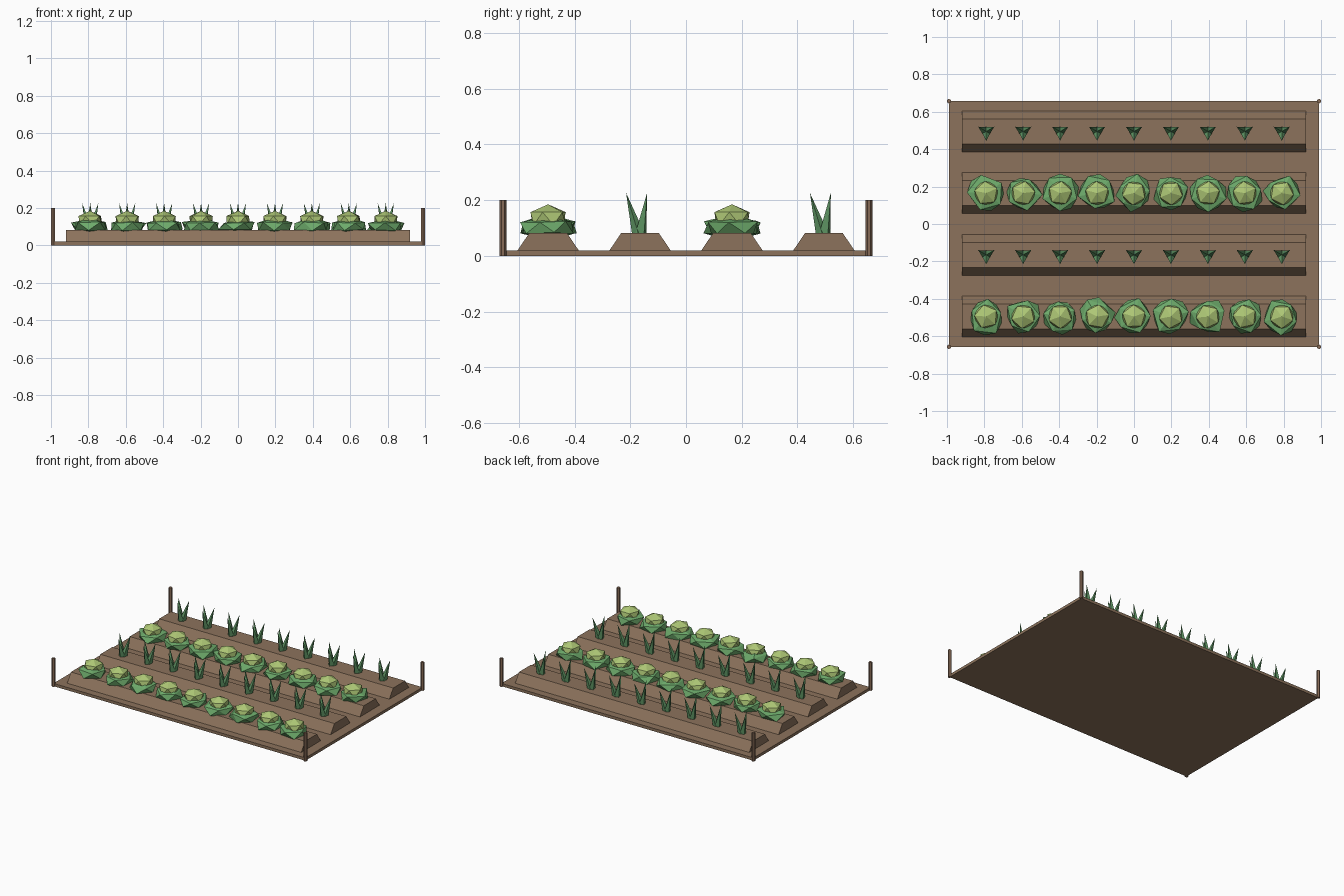
import bpy, bmesh, math, random
from mathutils import Matrix, Vector

random.seed(4)
if "Cube" in bpy.data.objects:
    bpy.data.objects.remove(bpy.data.objects["Cube"])


def material(name, srgb):
    color = [((c + 0.055) / 1.055) ** 2.4 for c in srgb] + [1]
    mat = bpy.data.materials.new(name)
    mat.use_nodes = True
    mat.diffuse_color = color
    mat.node_tree.nodes["Principled BSDF"].inputs["Base Color"].default_value = color
    return mat


SOIL = material("soil brown", (0.55, 0.45, 0.36))
WOOD = material("post brown", (0.53, 0.42, 0.34))
LEAF = material("leaf green", (0.43, 0.67, 0.42))
HEART = material("pale cabbage green", (0.68, 0.78, 0.46))
SPROUT = material("sprout green", (0.38, 0.60, 0.40))


def add_object(name, bm, mat):
    bmesh.ops.recalc_face_normals(bm, faces=bm.faces)
    mesh = bpy.data.meshes.new(name)
    bm.to_mesh(mesh)
    bm.free()
    mesh.materials.append(mat)
    obj = bpy.data.objects.new(name, mesh)
    bpy.context.collection.objects.link(obj)


HALF_X, HALF_Y = 0.99, 0.657
BED, RIDGE_TOP = 0.02, 0.083
ROWS = [-0.495, -0.165, 0.165, 0.495]
PLANTS_X = [-0.79 + 0.1975 * i for i in range(9)]

# Flat soil bed
bm = bmesh.new()
bmesh.ops.create_cube(bm, size=1, matrix=Matrix.Translation((0, 0, BED / 2))
                      @ Matrix.Diagonal((2 * HALF_X, 2 * HALF_Y, BED, 1)))
add_object("soil_bed", bm, SOIL)

# Corner posts
bm = bmesh.new()
for sx in (-1, 1):
    for sy in (-1, 1):
        bmesh.ops.create_cone(bm, cap_ends=True, segments=6, radius1=0.012, radius2=0.012, depth=0.2,
                              matrix=Matrix.Translation((sx * HALF_X, sy * HALF_Y, 0.1)))
add_object("corner_posts", bm, WOOD)


# Planting ridges with a trapezoid section
def ridge(name, y):
    bm = bmesh.new()
    section = [(-0.113, BED - 0.005), (0.113, BED - 0.005), (0.067, RIDGE_TOP), (-0.067, RIDGE_TOP)]
    face = bm.faces.new([bm.verts.new((-0.92, y + dy, z)) for dy, z in section])
    ext = bmesh.ops.extrude_face_region(bm, geom=[face], use_keep_orig=True)
    moved = [v for v in ext["geom"] if isinstance(v, bmesh.types.BMVert)]
    bmesh.ops.translate(bm, verts=moved, vec=(1.84, 0, 0))
    add_object(name, bm, SOIL)


# Cabbages: a ragged flat leaf rosette and a faceted heart
def cabbage_row(name, y):
    leaves, hearts = bmesh.new(), bmesh.new()
    for x in PLANTS_X:
        spin = Matrix.Rotation(random.uniform(0, math.tau), 4, 'Z')
        made = bmesh.ops.create_icosphere(leaves, subdivisions=1, radius=1, matrix=spin)
        for v in made["verts"]:
            reach = 0.107 * random.uniform(0.82, 1.1)
            v.co = Vector((x + v.co.x * reach, y + v.co.y * reach,
                           0.102 + v.co.z * 0.045 * random.uniform(0.8, 1.15)))
        spin = Matrix.Rotation(random.uniform(0, math.tau), 4, 'Z')
        bmesh.ops.create_icosphere(hearts, subdivisions=1, radius=0.071,
                                   matrix=Matrix.Translation((x, y, 0.134)) @ spin
                                   @ Matrix.Diagonal((1, 1, 0.72, 1)))
    add_object(name + "_leaves", leaves, LEAF)
    add_object(name + "_hearts", hearts, HEART)


# Sprouts: three pointed blades leaning outward
def sprout_row(name, y):
    bm = bmesh.new()
    for x in PLANTS_X:
        for angle in (30, 150, 270):
            out = Vector((math.cos(math.radians(angle)), math.sin(math.radians(angle)), 0))
            side = Vector((-out.y, out.x, 0))
            root = Vector((x, y, RIDGE_TOP - 0.003)) + out * 0.006
            tip = bm.verts.new(Vector((x, y, 0.226)) + out * 0.05)
            base = [bm.verts.new(root + d * 0.023) for d in (out, side, -out, -side)]
            bm.faces.new(base)
            for i in range(4):
                bm.faces.new((base[i], base[(i + 1) % 4], tip))
    add_object(name, bm, SPROUT)


for i, y in enumerate(ROWS):
    ridge(f"soil_ridge_{i + 1}", y)
    if i % 2 == 0:
        cabbage_row(f"cabbage_row_{i + 1}", y)
    else:
        sprout_row(f"sprout_row_{i + 1}", y)
